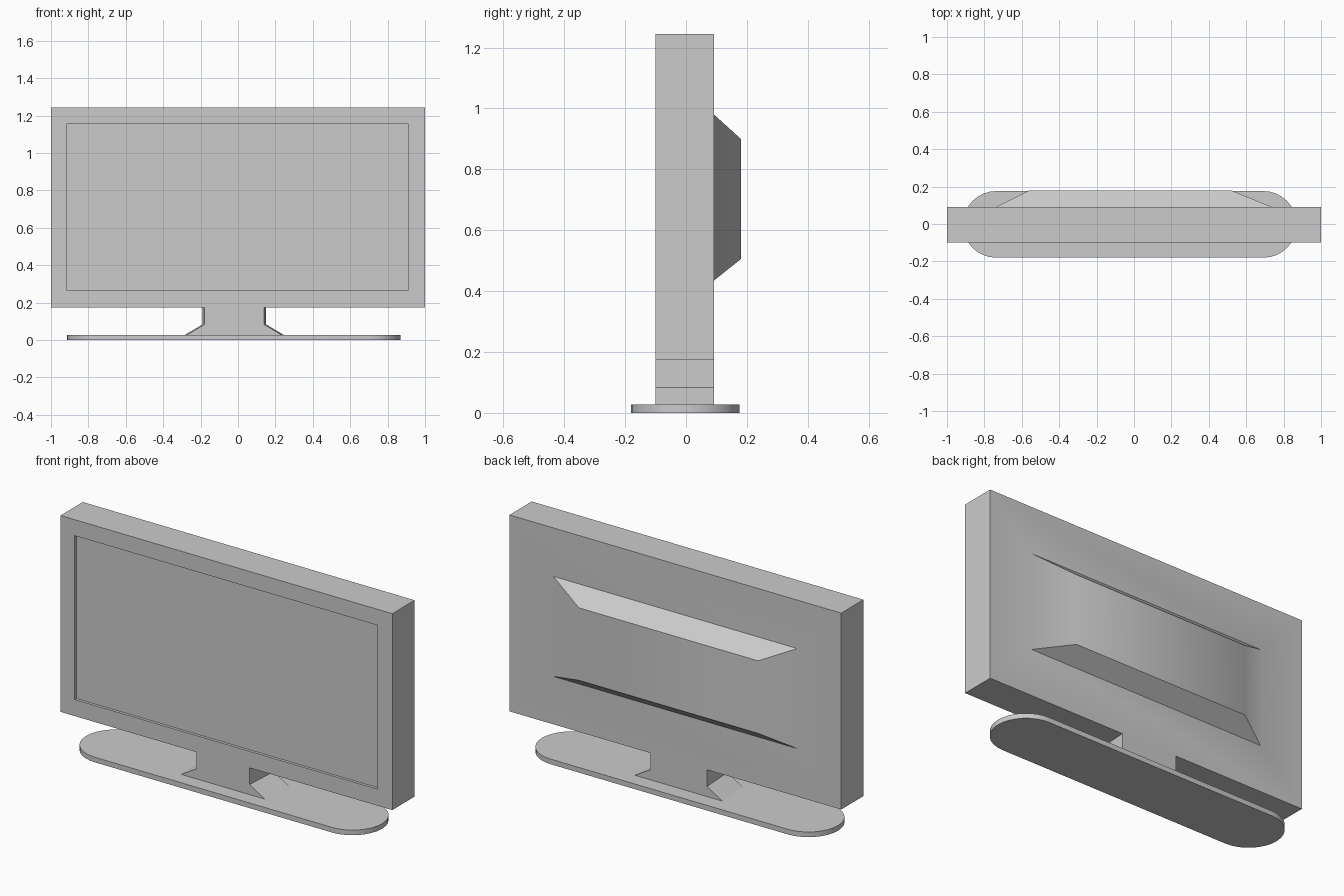
import bpy, bmesh, math

if "Cube" in bpy.data.objects:
    bpy.data.objects.remove(bpy.data.objects["Cube"], do_unlink=True)

grey = bpy.data.materials.new("plain_grey")
grey.use_nodes = True
COLOUR = (0.6, 0.6, 0.6, 1)
grey.diffuse_color = COLOUR
grey.node_tree.nodes["Principled BSDF"].inputs["Base Color"].default_value = COLOUR


def loft(name, rings):
    """Skin a row of matching closed rings and cap both ends."""
    bm = bmesh.new()
    loops = [[bm.verts.new(p) for p in ring] for ring in rings]
    n = len(loops[0])
    for a, b in zip(loops, loops[1:]):
        for i in range(n):
            j = (i + 1) % n
            bm.faces.new((a[i], a[j], b[j], b[i]))
    bm.faces.new(loops[0])
    bm.faces.new(loops[-1])
    bmesh.ops.recalc_face_normals(bm, faces=bm.faces)
    mesh = bpy.data.meshes.new(name)
    bm.to_mesh(mesh)
    bm.free()
    mesh.materials.append(grey)
    obj = bpy.data.objects.new(name, mesh)
    bpy.context.collection.objects.link(obj)
    bpy.ops.object.select_all(action='DESELECT')
    obj.select_set(True)
    bpy.context.view_layer.objects.active = obj
    bpy.ops.object.shade_smooth_by_angle(angle=math.radians(30))
    return obj


def rect(y, x0, x1, z0, z1):
    return [(x0, y, z0), (x1, y, z0), (x1, y, z1), (x0, y, z1)]


# Housing: recessed screen, bezel, casing and tapered rear bulge
screen = (-0.915, 0.91, 0.264, 1.157)
casing = (-1, 1, 0.174, 1.244)
loft("television_housing", [
    rect(-0.085, *screen),
    rect(-0.1, *screen),
    rect(-0.1, *casing),
    rect(0.092, *casing),
    rect(0.092, -0.735, 0.735, 0.435, 0.98),
    rect(0.18, -0.56, 0.52, 0.505, 0.9),
])


# Neck: straight column flaring out to the base, a little wider at the back
def neck_ring(y, extra):
    half = [(0.165 + extra, 0.174), (0.165 + extra, 0.083), (0.258 + extra, 0.028)]
    centre = -0.02
    right = [(centre + x, y, z) for x, z in half]
    left = [(centre - x, y, z) for x, z in reversed(half)]
    return right + left


loft("stand_neck", [neck_ring(-0.1, -0.005), neck_ring(0.092, 0.006)])


# Base: flat plate with semicircular ends
def base_ring(z, radius=0.178, steps=16):
    ring = []
    for centre, start in ((0.692, -90), (-0.737, 90)):
        for i in range(steps + 1):
            a = math.radians(start + 180 * i / steps)
            ring.append((centre + radius * math.cos(a), radius * math.sin(a) - 0.002, z))
    return ring


loft("stand_base", [base_ring(0), base_ring(0.028)])
